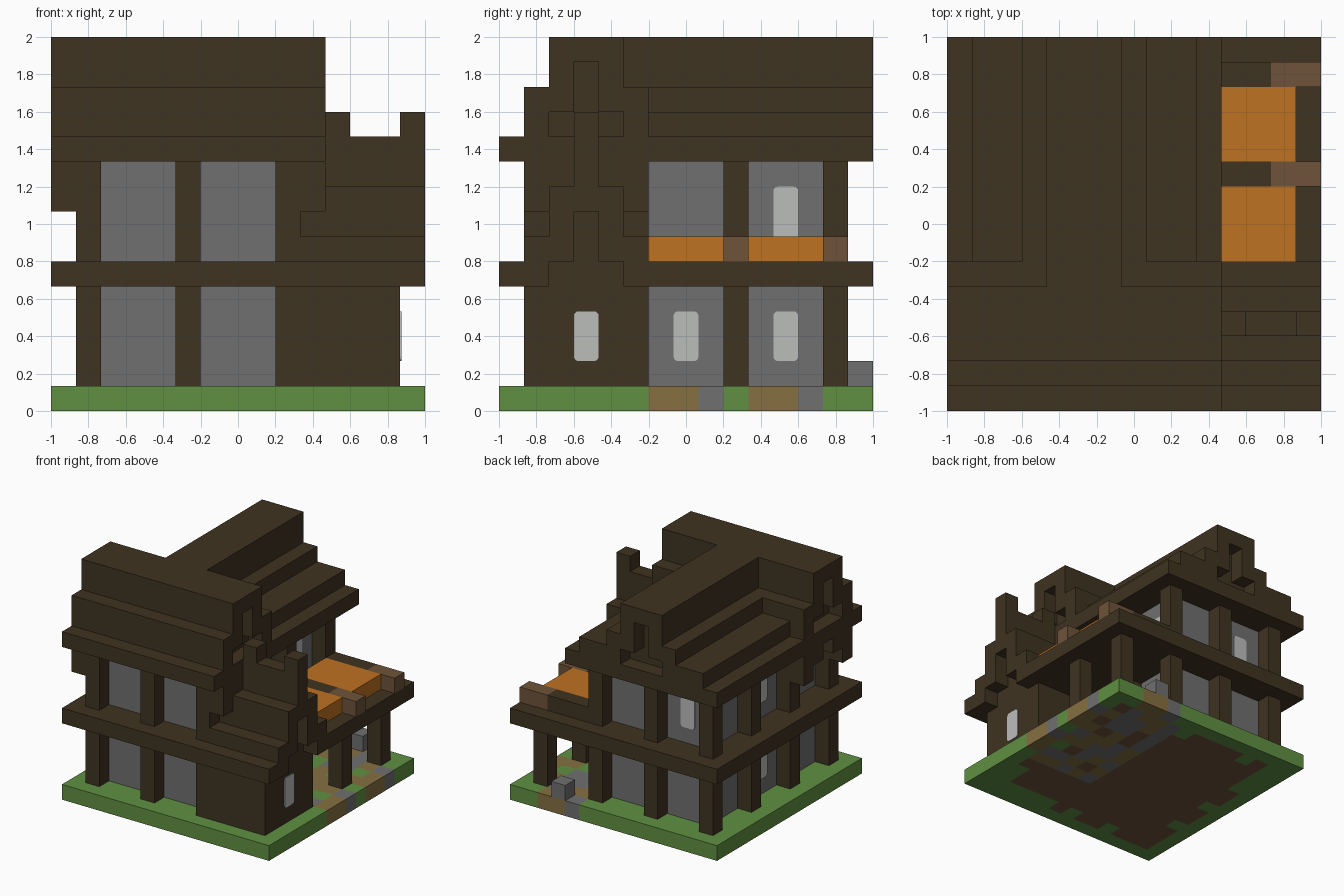
import bpy
import bmesh
import random
from mathutils import Vector

random.seed(4)
CELL = 2 / 15          # the house is built on a fifteen cell grid
if "Cube" in bpy.data.objects:
    bpy.data.objects.remove(bpy.data.objects["Cube"])


def material(name, colour):
    mat = bpy.data.materials.new(name)
    mat.use_nodes = True
    rgba = (*colour, 1)
    mat.diffuse_color = rgba
    mat.node_tree.nodes["Principled BSDF"].inputs["Base Color"].default_value = rgba
    return mat


dark_wood = material("dark wood", (.05, .033, .015))
plaster = material("grey plaster", (.162, .162, .162))
glass = material("pale glass", (.5, .51, .5))
orange = material("orange cloth", (.52, .17, .015))
brown = material("earth brown", (.156, .087, .042))
green = material("grass green", (.115, .28, .054))
olive = material("gravel olive", (.24, .16, .053))


def place(x, y, z):
    return Vector((x * CELL - 1, y * CELL - 1, z * CELL))


def finish(name, bm, *mats):
    bmesh.ops.recalc_face_normals(bm, faces=bm.faces[:])
    mesh = bpy.data.meshes.new(name)
    bm.to_mesh(mesh)
    bm.free()
    for mat in mats:
        mesh.materials.append(mat)
    obj = bpy.data.objects.new(name, mesh)
    bpy.context.collection.objects.link(obj)
    return obj


def add_box(bm, xs, ys, zs):
    low = place(xs[0], ys[0], zs[0])
    high = place(xs[1], ys[1], zs[1])
    verts = bmesh.ops.create_cube(bm, size=1)["verts"]
    bmesh.ops.scale(bm, vec=high - low, verts=verts)
    bmesh.ops.translate(bm, vec=(low + high) / 2, verts=verts)
    return verts


def boxes(name, mat, *parts):
    bm = bmesh.new()
    for part in parts:
        add_box(bm, *part)
    return finish(name, bm, mat)


def gable_roof(name, axis, centre, start, end, layers, capped):
    """Stepped roof; capped ends carry a one cell deep open barge board."""
    parts = []

    def add(run, across, height):
        parts.append((run, across, height) if axis == "x" else (across, run, height))

    core = (start + ("start" in capped), end - ("end" in capped))
    boards = [(start, core[0])] * ("start" in capped) + [(core[1], end)] * ("end" in capped)
    for low, high, half, gap in layers:
        add(core, (centre - half, centre + half), (low, high))
        for board in boards:
            if gap:
                add(board, (centre - half, centre - gap), (low, high))
                add(board, (centre + gap, centre + half), (low, high))
            else:
                add(board, (centre - half, centre + half), (low, high))
    return boxes(name, dark_wood, *parts)


def window(name, normal, wall, along, low, high):
    """Rounded pane lying on a wall; normal is the axis and side it faces."""
    axis = "xy".index(normal[1])
    depth = (wall, wall + .05) if normal[0] == "+" else (wall - .05, wall)
    bm = bmesh.new()
    span = (along, along + 1)
    add_box(bm, *((depth, span) if axis == 0 else (span, depth)), (low, high))
    corners = [e for e in bm.edges
               if abs((e.verts[0].co - e.verts[1].co)[axis]) > .001]
    bmesh.ops.bevel(bm, geom=corners, offset=.025, segments=3, profile=.5,
                    affect="EDGES")
    return finish(name, bm, glass)


# Lawn with a gravel path, coloured cell by cell
EDGE = "gggggg" + "oos" + "g" + "oos" + "gg"


def path_kind(x, y):
    if x == 14:
        return EDGE[y]
    if (x >= 9 and 5 <= y <= 13) or (10 <= x <= 12 and y == 14):
        return random.choice("ssoog")
    return "g"


ground = [[path_kind(x, y) for y in range(15)] for x in range(15)]


def dirt_below(x, y):
    rim = min(x, y, 14 - x, 14 - y)
    return rim >= 2 or (rim == 1 and random.random() < .45)


bm = bmesh.new()
bmesh.ops.create_grid(bm, x_segments=15, y_segments=15, size=1)
lifted = bmesh.ops.extrude_face_region(bm, geom=bm.faces[:], use_keep_orig=True)["geom"]
bmesh.ops.translate(bm, vec=(0, 0, CELL),
                    verts=[g for g in lifted if isinstance(g, bmesh.types.BMVert)])
for face in bm.faces:
    spot = face.calc_center_median()
    x, y = (max(0, min(14, int((c + 1) / CELL))) for c in spot[:2])
    kind = ground[x][y]
    if spot.z < .001 and kind == "g" and dirt_below(x, y):
        kind = "d"
    face.material_index = "gosd".index(kind)
finish("lawn", bm, green, olive, plaster, brown)

# Plastered body and the timber room on the right
boxes("plaster_walls", plaster, ((2, 9), (2, 13), (1, 10)))
boxes("side_room", dark_wood, ((9, 14), (1, 6), (1, 5)))
boxes("stone_block", plaster, ((11, 12), (14, 15), (1, 2)))

# Timber posts around the body and under the balcony
spots = {(x, y) for x in (1, 5, 9) for y in (1, 13)}
spots |= {(x, y) for x in (1, 9) for y in (5, 9)}
boxes("timber_posts", dark_wood,
      *[((x, x + 1), (y, y + 1), (1, 10)) for x, y in sorted(spots)])
boxes("porch_posts", dark_wood,
      *[((13, 14), (y, y + 1), (1, 5)) for y in (9, 13)])
boxes("upper_side_wall", dark_wood, ((9, 10), (1, 6), (6, 10)))

# Floor slab between the storeys
boxes("floor_slab", dark_wood, ((0, 14), (0, 15), (5, 6)), ((14, 15), (7, 15), (5, 6)))

# Roofs: layers hold bottom, top, half width and half gap
gable_roof("front_roof", "x", 3.5, 0, 11,
           [(10, 11, 3.5, 0), (11, 12, 2.5, 1.5), (12, 13, 2.5, .5),
            (13, 14, 1.5, .5), (14, 15, 1.5, 0)], ("start", "end"))
gable_roof("back_roof", "y", 5.5, 4, 15,
           [(10, 11, 5.5, 0), (11, 12, 4.5, 1.5), (12, 13, 2.5, .5),
            (13, 14, 1.5, .5), (14, 15, 1.5, 0)], ("end",))
gable_roof("side_roof", "x", 3.5, 10, 15,
           [(5, 6, 3.5, 1.5), (6, 7, 2.5, .5), (7, 8, 1.5, .5),
            (8, 9, 1.5, 0), (9, 11, .5, 0)], ("end",))
boxes("side_roof_finials", dark_wood,
      *[((x, x + 1), (3, 4), (11, 12)) for x in (11, 14)])

# Hanging braces below both ends of the front roof
for side, x in (("right", 0), ("left", 10)):
    boxes(side + "_braces", dark_wood,
          *[((x, x + 1), (y, y + 1), (8, 10)) for y in (1, 5)],
          *[((x, x + 1), (y, y + 1), (9, 10)) for y in (2, 4)])

# Balcony awnings and the beams between them
boxes("awnings", orange, *[((10, 14), (y, y + 3), (6, 7)) for y in (6, 10)])
for y in (9, 13):
    boxes("awning_beam", dark_wood, ((10, 13), (y, y + 1), (6, 7)))
    boxes("beam_end", brown, ((13, 15), (y, y + 1), (6, 7)))

# Windows and the balcony door
for y in (7, 11):
    window("porch_window", "+x", 9, y, 2, 4)
window("side_room_window", "+x", 14, 3, 2, 4)
window("balcony_door", "+x", 9, 11, 6, 9)
for low in (2, 7):
    window("side_window", "-x", 2, 7, low, low + 2)
window("back_window", "+y", 13, 3, 7, 9)
